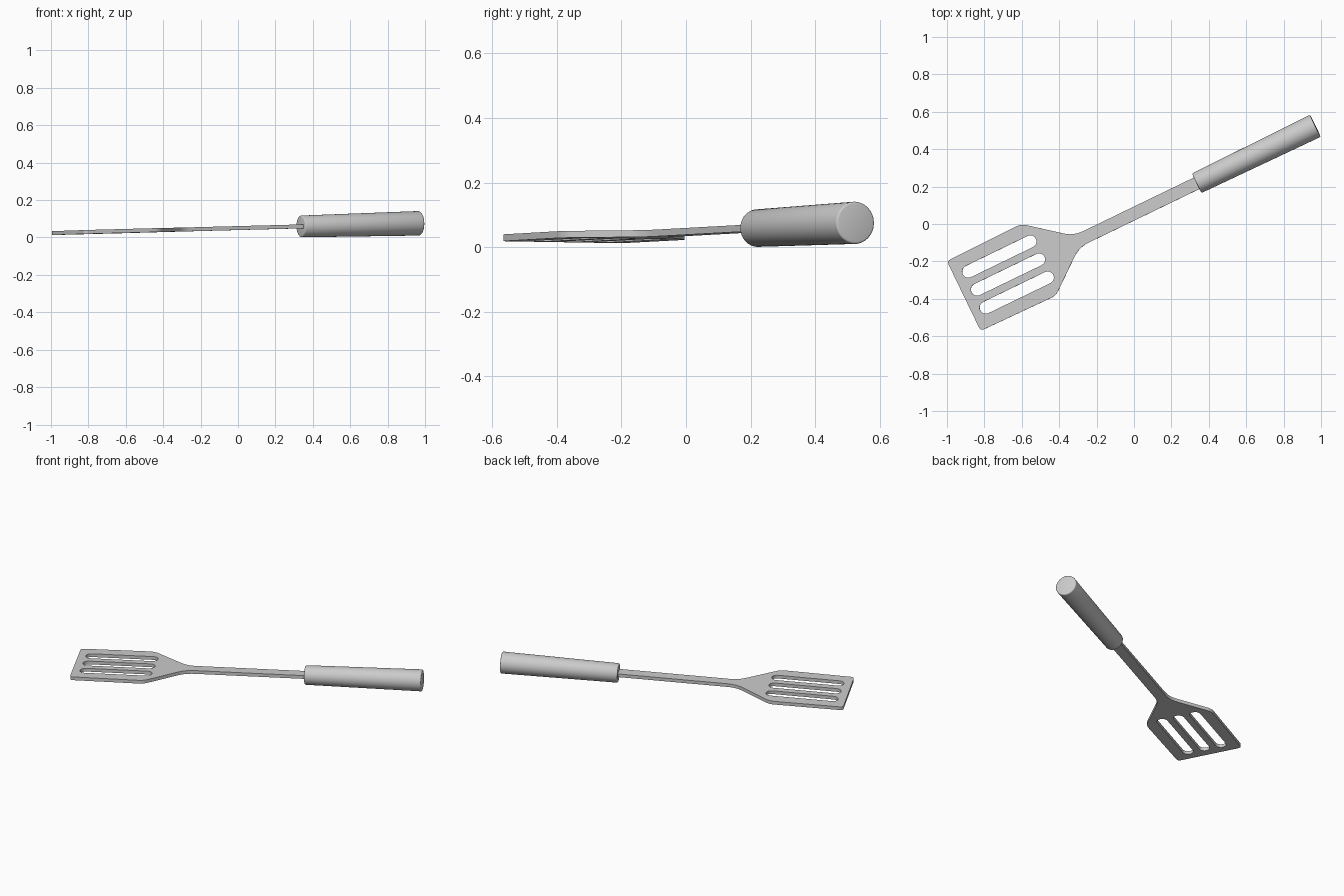
import bpy, bmesh, math
from mathutils import Vector, Matrix

if "Cube" in bpy.data.objects:
    bpy.data.objects.remove(bpy.data.objects["Cube"])

# Tool axis: turned in plan, slightly raised toward the handle, slight roll
PLACE = (Matrix.Translation((-0.0218, 0.045, 0.0496))
         @ Matrix.Rotation(math.radians(25.83), 4, 'Z')
         @ Matrix.Rotation(-math.atan(0.0238), 4, 'Y')
         @ Matrix.Rotation(-0.015, 4, 'X'))


def rounded(corners, steps=6):
    """Round each (x, y, setback) corner with a quadratic arc."""
    out, n = [], len(corners)
    for i, (x, y, d) in enumerate(corners):
        p = Vector((x, y))
        if d == 0:
            out.append(p)
            continue
        a = p + (Vector(corners[i - 1][:2]) - p).normalized() * d
        b = p + (Vector(corners[(i + 1) % n][:2]) - p).normalized() * d
        for k in range(steps + 1):
            t = k / steps
            out.append(a * (1 - t) ** 2 + p * 2 * t * (1 - t) + b * t * t)
    return out


def slot(x0, x1, y, r, n=12):
    ends = ((x1, -math.pi / 2), (x0, math.pi / 2))
    return [Vector((cx + r * math.cos(a + math.pi * k / n),
                    y + r * math.sin(a + math.pi * k / n)))
            for cx, a in ends for k in range(n + 1)]


def smooth(obj):
    bpy.ops.object.select_all(action='DESELECT')
    obj.select_set(True)
    bpy.context.view_layer.objects.active = obj
    bpy.ops.object.shade_smooth_by_angle(angle=math.radians(35))


# Slotted blade and shaft, one flat plate
half = [(-0.987, 0.207, 0.022), (-0.543, 0.213, 0.03),
        (-0.318, 0.034, 0.055), (0.45, 0.034, 0)]
outline = rounded(half + [(x, -y, d) for x, y, d in reversed(half)])
loops = [outline] + [slot(-0.908, -0.54, y, 0.033) for y in (-0.107, 0, 0.107)]
curve = bpy.data.curves.new("blade_and_shaft", 'CURVE')
curve.dimensions = '2D'
curve.fill_mode = 'BOTH'
curve.extrude = 0.0105
for pts in loops:
    sp = curve.splines.new('POLY')
    sp.points.add(len(pts) - 1)
    for q, p in zip(sp.points, pts):
        q.co = (p.x, p.y, 0, 1)
    sp.use_cyclic_u = True
blade = bpy.data.objects.new("blade_and_shaft", curve)
bpy.context.collection.objects.link(blade)
blade.select_set(True)
bpy.context.view_layer.objects.active = blade
bpy.ops.object.convert(target='MESH')
blade = bpy.context.view_layer.objects.active
bm = bmesh.new()
bm.from_mesh(blade.data)
bmesh.ops.remove_doubles(bm, verts=bm.verts, dist=1e-5)
bmesh.ops.recalc_face_normals(bm, faces=bm.faces)
bm.to_mesh(blade.data)
bm.free()
blade.matrix_world = PLACE
smooth(blade)

# Tapered round grip with softened end rims
x0, x1 = 0.397, 1.102
bm = bmesh.new()
bmesh.ops.create_cone(bm, cap_ends=True, segments=48, radius1=0.058,
                      radius2=0.0655, depth=x1 - x0,
                      matrix=Matrix.Translation(((x0 + x1) / 2, 0, 0))
                      @ Matrix.Rotation(math.pi / 2, 4, 'Y'))
rims = [e for e in bm.edges if any(len(f.verts) > 4 for f in e.link_faces)]
bmesh.ops.bevel(bm, geom=rims, offset=0.007, segments=3, profile=0.5,
                affect='EDGES')
mesh = bpy.data.meshes.new("handle_grip")
bm.to_mesh(mesh)
bm.free()
grip = bpy.data.objects.new("handle_grip", mesh)
bpy.context.collection.objects.link(grip)
grip.matrix_world = PLACE
smooth(grip)
